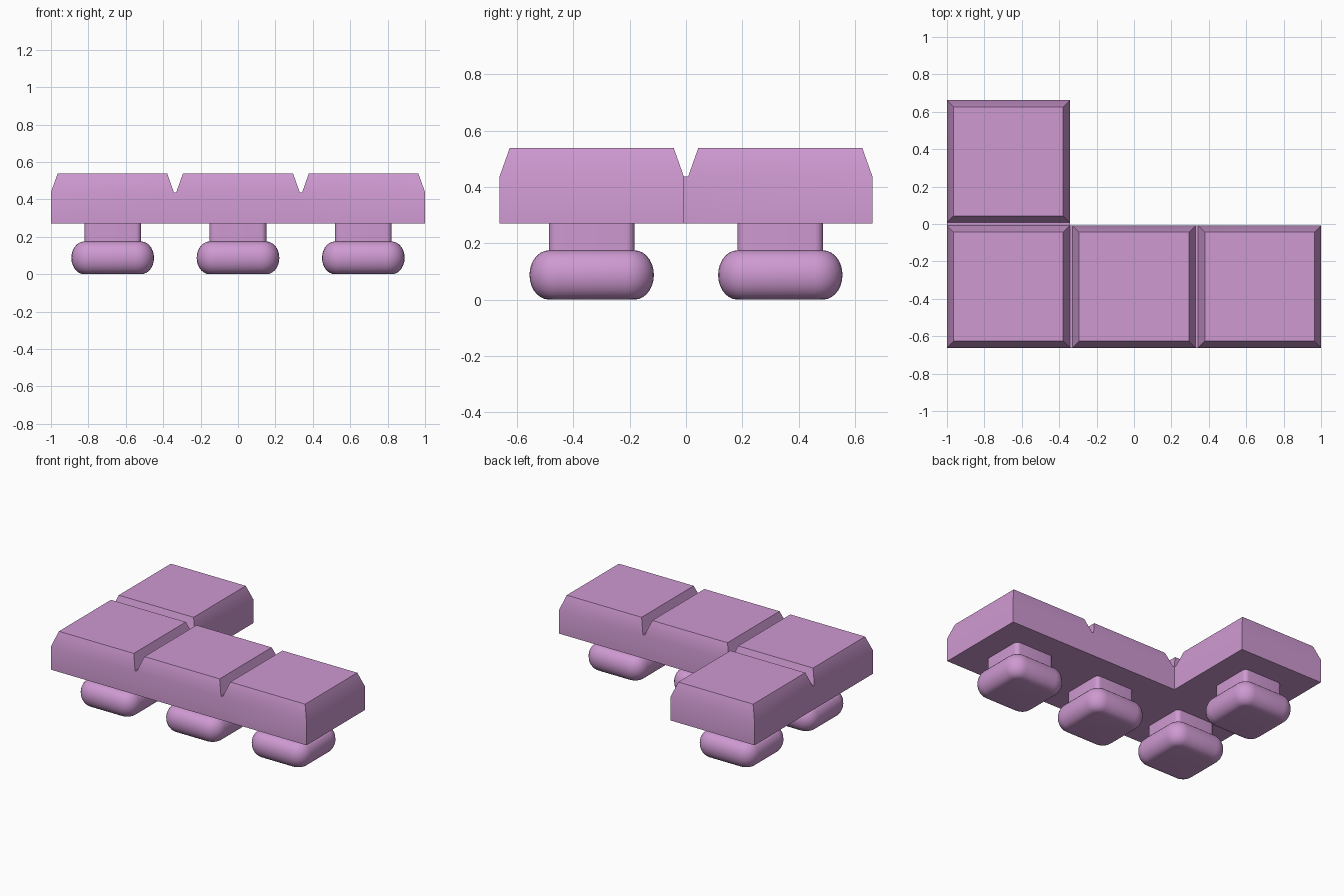
import bpy, bmesh, math

if "Cube" in bpy.data.objects:
    bpy.data.objects.remove(bpy.data.objects["Cube"])

mauve = bpy.data.materials.new("mauve")
mauve.diffuse_color = (0.62, 0.32, 0.64, 1)
mauve.use_nodes = True
mauve.node_tree.nodes["Principled BSDF"].inputs["Base Color"].default_value = mauve.diffuse_color


def finish(bm, name):
    bmesh.ops.recalc_face_normals(bm, faces=bm.faces)
    me = bpy.data.meshes.new(name)
    bm.to_mesh(me)
    bm.free()
    me.materials.append(mauve)
    ob = bpy.data.objects.new(name, me)
    bpy.context.collection.objects.link(ob)
    bpy.ops.object.select_all(action='DESELECT')
    ob.select_set(True)
    bpy.context.view_layer.objects.active = ob
    bpy.ops.object.shade_smooth_by_angle(angle=math.radians(32))
    return ob


# L-shaped slab: a grid with narrow groove strips between the square cells
xs = [-1, -0.343, -0.33, 0.33, 0.343, 1]
ys = [-0.662, -0.008, 0.008, 0.662]
cells = [(i, 0) for i in range(5)] + [(0, 1), (0, 2)]
bm = bmesh.new()
verts = {}


def corner(i, j):
    if (i, j) not in verts:
        verts[i, j] = bm.verts.new((xs[i], ys[j], 0.27))
    return verts[i, j]


for i, j in cells:
    bm.faces.new([corner(i, j), corner(i + 1, j), corner(i + 1, j + 1), corner(i, j + 1)])
bottom = bm.faces[:]
up = bmesh.ops.extrude_face_region(bm, geom=bottom, use_keep_orig=True)["geom"]
bmesh.ops.translate(bm, verts=[g for g in up if isinstance(g, bmesh.types.BMVert)],
                    vec=(0, 0, 0.168))
bmesh.ops.recalc_face_normals(bm, faces=bm.faces)
# Raise each square cell into a chamfered pad
pads = [f for f in bm.faces if f.normal.z > 0.9 and f.calc_area() > 0.1]
bmesh.ops.inset_individual(bm, faces=pads, thickness=0.05, depth=0.1)
finish(bm, "tile_slab")


# Feet: rounded square rings lofted down the stem and around the bulging pad
def rounded_square(half, r, n=6):
    pts = []
    for k in range(4):
        sx, sy = [(1, 1), (-1, 1), (-1, -1), (1, -1)][k]
        for s in range(n + 1):
            a = math.radians(90 * (k + s / n))
            pts.append((sx * (half - r) + r * math.cos(a), sy * (half - r) + r * math.sin(a)))
    return pts


def foot(name, x, y):
    profile = [(0.152, 0.275)]
    steps = 14
    for s in range(steps + 1):
        a = math.pi * s / steps
        profile.append((0.152 + 0.069 * math.sin(a), 0.0875 + 0.0875 * math.cos(a)))
    bm = bmesh.new()
    rings = [[bm.verts.new((x + px, y + py, z))
              for px, py in rounded_square(h, h - 0.152 + 0.03)] for h, z in profile]
    for a, b in zip(rings, rings[1:]):
        for k in range(len(a)):
            m = (k + 1) % len(a)
            bm.faces.new([a[k], a[m], b[m], b[k]])
    bm.faces.new(rings[0])
    bm.faces.new(rings[-1])
    finish(bm, name)


for name, x, y in [("foot_left", -0.67, -0.335), ("foot_middle", 0, -0.335),
                   ("foot_right", 0.67, -0.335), ("foot_back", -0.67, 0.335)]:
    foot(name, x, y)
